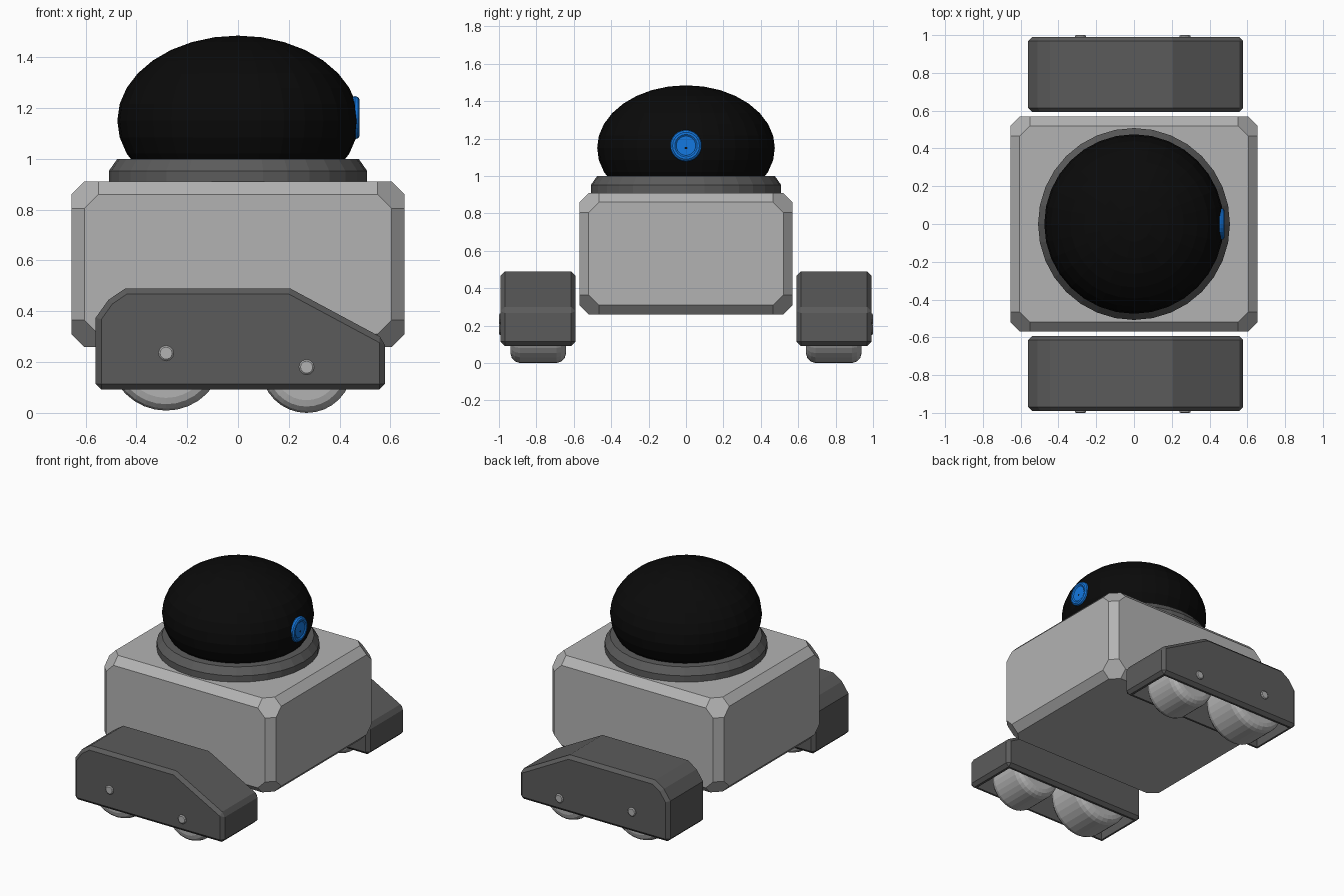
import bpy, bmesh, math
from itertools import permutations, product
from mathutils import Matrix, Vector

if "Cube" in bpy.data.objects:
    bpy.data.objects.remove(bpy.data.objects["Cube"])


def material(name, rgb):
    m = bpy.data.materials.new(name)
    m.diffuse_color = (*rgb, 1)
    m.use_nodes = True
    m.node_tree.nodes["Principled BSDF"].inputs["Base Color"].default_value = m.diffuse_color
    return m


LIGHT = material("light grey", (0.45, 0.45, 0.45))
DARK = material("dark grey", (0.105, 0.105, 0.105))
BLACK = material("black", (0.003, 0.003, 0.003))
BLUE = material("blue", (0.007, 0.19, 0.75))


def finish(bm, name, mat):
    bmesh.ops.recalc_face_normals(bm, faces=bm.faces)
    me = bpy.data.meshes.new(name)
    bm.to_mesh(me)
    bm.free()
    me.materials.append(mat)
    ob = bpy.data.objects.new(name, me)
    bpy.context.collection.objects.link(ob)
    return ob


def lathe(name, profile, mat, loc=(0, 0, 0), rot=Matrix(), segs=32, closed=False):
    """Revolve (radius, height) points round z, then rotate and place."""
    bm = bmesh.new()
    rings = [[bm.verts.new((r * math.cos(2 * math.pi * i / segs),
                            r * math.sin(2 * math.pi * i / segs), h))
              for i in range(segs)] for r, h in profile]
    pairs = list(zip(rings, rings[1:]))
    if closed:
        pairs.append((rings[-1], rings[0]))
    else:
        bm.faces.new(rings[0])
        bm.faces.new(rings[-1])
    for a, b in pairs:
        for i in range(segs):
            j = (i + 1) % segs
            bm.faces.new((a[i], a[j], b[j], b[i]))
    bm.transform(Matrix.Translation(loc) @ rot)
    return finish(bm, name, mat)


def prism(name, outline, y0, y1, mat):
    """Extrude an (x, z) outline along y."""
    bm = bmesh.new()
    face = bm.faces.new([bm.verts.new((x, y0, z)) for x, z in outline])
    ext = bmesh.ops.extrude_face_region(bm, geom=[face])
    vs = [g for g in ext["geom"] if isinstance(g, bmesh.types.BMVert)]
    bmesh.ops.translate(bm, verts=vs, vec=(0, y1 - y0, 0))
    return finish(bm, name, mat)


# Body: chamfered block with extra-cut corners
half = Vector((0.655, 0.57, 0.325))
bm = bmesh.new()
for s in product((-1, 1), repeat=3):
    for cut in permutations((0, 0.05, 0.105)):
        x, y, z = (s[k] * (half[k] - cut[k]) for k in range(3))
        bm.verts.new((x, y, z + 0.585))
bmesh.ops.convex_hull(bm, input=bm.verts)
bmesh.ops.dissolve_limit(bm, angle_limit=0.01, verts=bm.verts, edges=bm.edges)
finish(bm, "body", LIGHT)

# Neck collar
lathe("collar", [(0.508, 0.90), (0.508, 0.953), (0.475, 1.0)], DARK)

# Domed head
bm = bmesh.new()
bmesh.ops.create_uvsphere(bm, u_segments=32, v_segments=16, radius=1)
bm.transform(Matrix.Translation((0, 0, 1.15)) @ Matrix.Diagonal((0.475, 0.475, 0.335, 1)))
finish(bm, "head", BLACK)

# Eye: rounded rim with a disc inside, facing +x
to_x = Matrix.Rotation(math.pi / 2, 4, "Y")
rim = [(0.066 + 0.019 * math.cos(a), 0.019 * math.sin(a))
       for a in (2 * math.pi * i / 10 for i in range(10))]
lathe("eye_rim", rim, BLUE, (0.461, 0, 1.162), to_x, 24, closed=True)
lathe("eye_disc", [(0.056, -0.02), (0.056, 0.01), (0.05, 0.013)], BLUE,
      (0.461, 0, 1.162), to_x, 24)

# Wheel pods, one on each side, hollow from below
OUTER = [(-0.56, 0.092), (-0.56, 0.375), (-0.51, 0.445), (-0.445, 0.489),
         (0.207, 0.489), (0.578, 0.29), (0.578, 0.092)]
INNER = [(-0.525, 0.0), (-0.525, 0.36), (-0.485, 0.425), (-0.435, 0.468),
         (0.2, 0.468), (0.54, 0.28), (0.54, 0.0)]
WHEELS = {"rear": (-0.283, 0.235, 0.226), "front": (0.27, 0.18, 0.18)}
to_y = Matrix.Rotation(-math.pi / 2, 4, "X")

for side, label in ((-1, "right"), (1, "left")):
    pod = prism(label + "_pod", OUTER, side * 0.592, side * 0.991, DARK)
    cutter = prism(label + "_pod_cutter", INNER, side * 0.628, side * 0.955, DARK)
    cutter.hide_render = True
    cutter.hide_set(True)
    bev = pod.modifiers.new("chamfer", "BEVEL")
    bev.width, bev.segments = 0.022, 1
    bev.limit_method, bev.angle_limit = "ANGLE", math.radians(50)
    cut = pod.modifiers.new("hollow", "BOOLEAN")
    cut.operation, cut.object, cut.solver = "DIFFERENCE", cutter, "EXACT"
    # Apply the modifiers and drop the cutter
    dg = bpy.context.evaluated_depsgraph_get()
    mesh = bpy.data.meshes.new_from_object(pod.evaluated_get(dg))
    pod.modifiers.clear()
    pod.data = mesh
    bpy.data.objects.remove(cutter)

    for place, (x, z, r) in WHEELS.items():
        # Wheel with rounded shoulders
        edge = [(r - 0.05, 0.148), (r - 0.025, 0.141), (r - 0.008, 0.123), (r, 0.098)]
        tyre = [(a, -h) for a, h in edge] + edge[::-1]
        lathe(f"{label}_{place}_wheel", tyre, LIGHT, (x, side * 0.79, z), to_y)
        # Axle bolt on the outer face
        lathe(f"{label}_{place}_bolt", [(0.03, -0.03), (0.03, 0.005), (0.024, 0.01)],
              LIGHT, (x, side * 0.99, z), Matrix.Rotation(-side * math.pi / 2, 4, "X"), 12)
